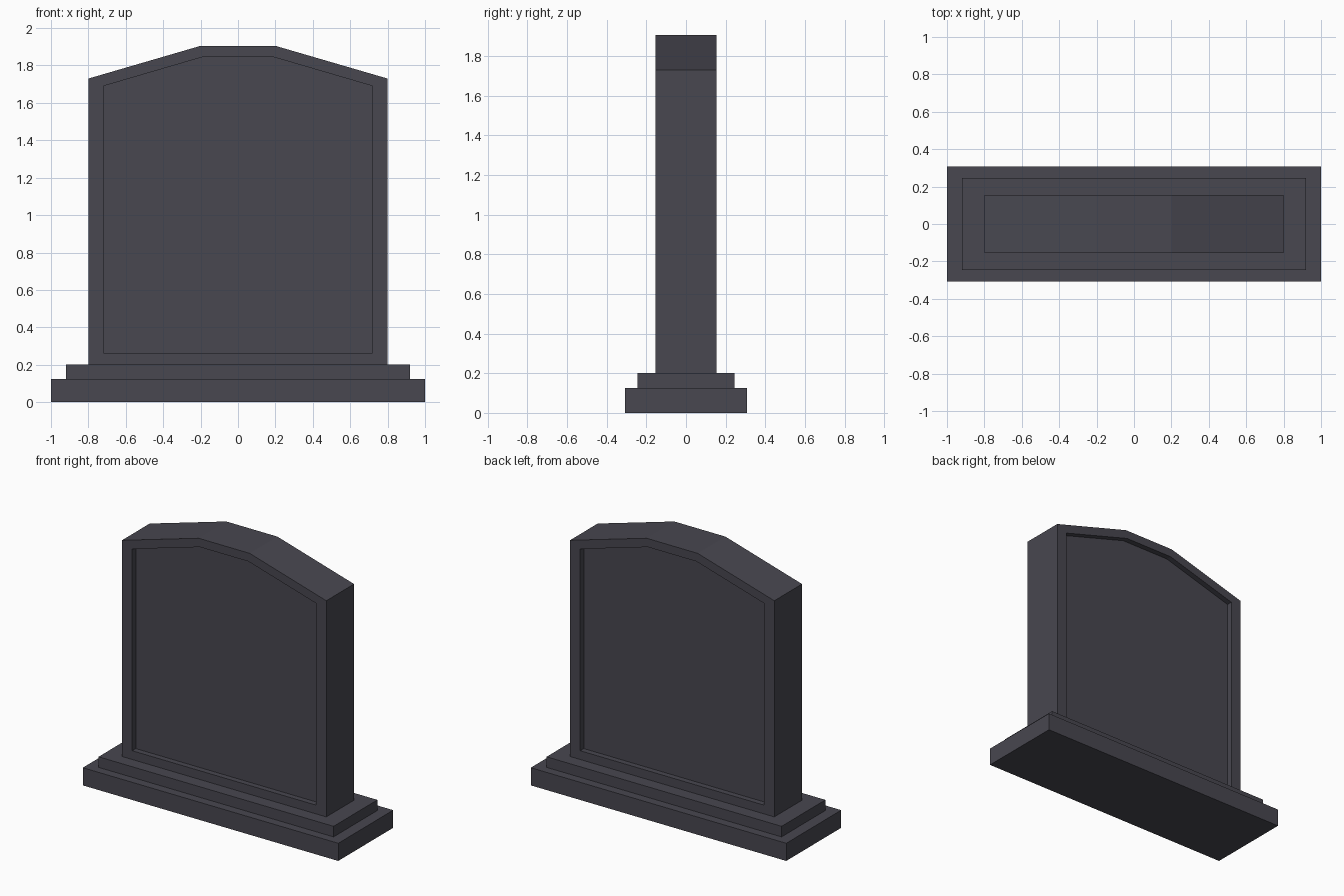
import bpy, bmesh

if "Cube" in bpy.data.objects:
    bpy.data.objects.remove(bpy.data.objects["Cube"])

stone = bpy.data.materials.new("dark grey stone")
stone.diffuse_color = (0.065, 0.063, 0.08, 1)
stone.use_nodes = True
stone.node_tree.nodes["Principled BSDF"].inputs["Base Color"].default_value = stone.diffuse_color


def finish(bm, name):
    bmesh.ops.recalc_face_normals(bm, faces=bm.faces)
    mesh = bpy.data.meshes.new(name)
    bm.to_mesh(mesh)
    bm.free()
    mesh.materials.append(stone)
    obj = bpy.data.objects.new(name, mesh)
    bpy.context.collection.objects.link(obj)
    return obj


def block(name, hx, hy, z0, z1):
    bm = bmesh.new()
    bmesh.ops.create_cube(bm, size=1)
    for v in bm.verts:
        v.co = (v.co.x * 2 * hx, v.co.y * 2 * hy, z0 + (v.co.z + 0.5) * (z1 - z0))
    return finish(bm, name)


def outline(half, bottom, shoulder, flat, top):
    right = [(half, bottom), (half, shoulder), (flat, top)]
    return right + [(-x, z) for x, z in reversed(right)]


# Stepped base
block("lower_base", 1.0, 0.307, 0.0, 0.125)
block("upper_base", 0.92, 0.245, 0.125, 0.2)

# Slab with a recessed panel on both faces, built from successive loops
outer = outline(0.8, 0.2, 1.73, 0.2, 1.905)
inner = outline(0.72, 0.262, 1.69, 0.19, 1.845)
face_y, panel_y = 0.155, 0.115
sections = [(inner, -panel_y), (inner, -face_y), (outer, -face_y),
            (outer, face_y), (inner, face_y), (inner, panel_y)]

bm = bmesh.new()
loops = [[bm.verts.new((x, y, z)) for x, z in pts] for pts, y in sections]
for a, b in zip(loops, loops[1:]):
    n = len(a)
    for i in range(n):
        j = (i + 1) % n
        bm.faces.new((a[i], a[j], b[j], b[i]))
bm.faces.new(loops[0])
bm.faces.new(loops[-1])
finish(bm, "headstone_slab")
